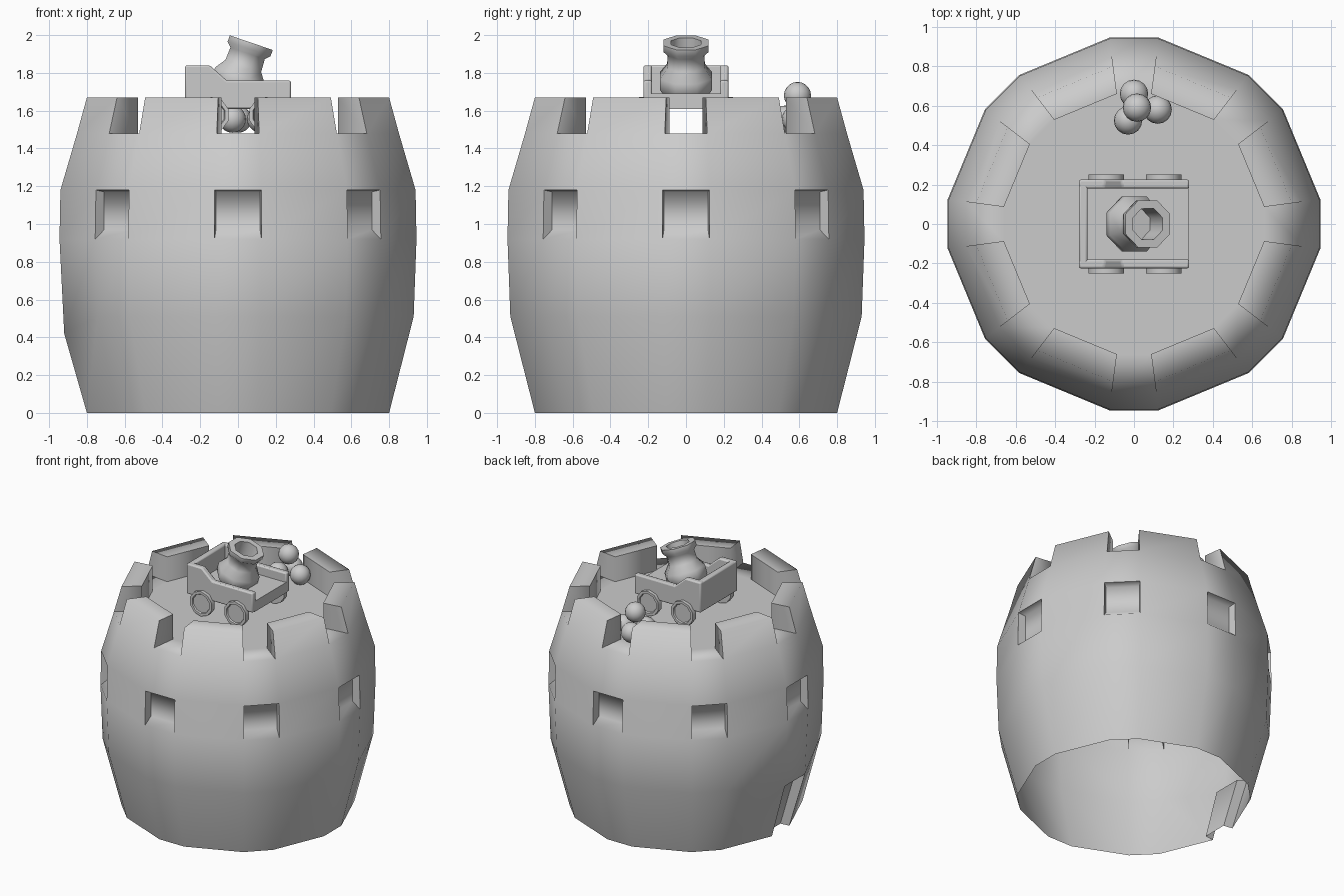
import bpy, bmesh, math
from mathutils import Matrix, Vector

cube = bpy.data.objects.get("Cube")
if cube:
    bpy.data.objects.remove(cube, do_unlink=True)

stone = bpy.data.materials.new("grey stone")
GREY = (0.6, 0.6, 0.6, 1)
stone.use_nodes = True
stone.diffuse_color = GREY
stone.node_tree.nodes["Principled BSDF"].inputs["Base Color"].default_value = GREY


def finish(bm, name, angle=40, bevel=0, normals=True):
    if normals:
        bmesh.ops.recalc_face_normals(bm, faces=bm.faces)
    mesh = bpy.data.meshes.new(name)
    bm.to_mesh(mesh)
    bm.free()
    mesh.materials.append(stone)
    ob = bpy.data.objects.new(name, mesh)
    bpy.context.collection.objects.link(ob)
    bpy.ops.object.select_all(action="DESELECT")
    bpy.context.view_layer.objects.active = ob
    ob.select_set(True)
    bpy.ops.object.shade_smooth_by_angle(angle=math.radians(angle))
    if bevel:
        mod = ob.modifiers.new("bevel", "BEVEL")
        mod.width, mod.segments = bevel, 2
    return ob


# Tower: eight narrow faces carry the windows and notches, eight wide ones the merlons
HALF = math.radians(7.5)
SIDES = 16
DOOR = 8  # narrow face on the -x side


def point(k, apothem, z):
    a = (k // 2) * math.pi / 4 + (HALF if k % 2 else -HALF)
    r = apothem / math.cos(HALF)
    return Vector((r * math.cos(a), r * math.sin(a), z))


def build_tower():
    bm = bmesh.new()

    def ring(apothem, z):
        return [bm.verts.new(point(k, apothem, z)) for k in range(SIDES)]

    def recess(k, frame, lo, hi, closed):
        # pushed-in panel behind a frame of four corners
        back = [bm.verts.new(point(j % SIDES, *p))
                for j, p in ((k, lo), (k + 1, lo), (k + 1, hi), (k, hi))]
        bm.faces.new(back)
        for i in range(0 if closed else 1, 4):
            j = (i + 1) % 4
            bm.faces.new((frame[i], frame[j], back[j], back[i]))

    base, belly, sill, lintel, ledge, crown = [ring(a, z) for a, z in (
        (0.80, 0), (0.93, 0.51), (0.945, 0.92), (0.94, 1.18), (0.852, 1.48), (0.80, 1.67))]
    floor, inner = ring(0.66, 1.48), ring(0.66, 1.67)
    for k in (DOOR, DOOR + 1):
        belly[k].co = point(k, 0.92, 0.42)

    for k in range(SIDES):
        n = (k + 1) % SIDES
        narrow = k % 2 == 0

        def quad(a, b):
            return (a[k], a[n], b[n], b[k])

        if k == DOOR:
            recess(k, quad(base, belly), (0.73, 0), (0.84, 0.40), False)
        else:
            bm.faces.new(quad(base, belly))
        bm.faces.new(quad(belly, sill))
        if narrow:
            recess(k, quad(sill, lintel), (0.885, 0.97), (0.885, 1.17), True)
        else:
            bm.faces.new(quad(sill, lintel))
        bm.faces.new(quad(lintel, ledge))
        if narrow:
            bm.faces.new(quad(ledge, floor))
        else:
            bm.faces.new(quad(ledge, crown))
            bm.faces.new(quad(crown, inner))
            bm.faces.new(quad(inner, floor))
            bm.faces.new((ledge[k], crown[k], inner[k], floor[k]))
            bm.faces.new((floor[n], inner[n], crown[n], ledge[n]))
    bm.faces.new(floor)
    finish(bm, "tower", 80, normals=False)


build_tower()


# Cart: profile sides, back wall and floor, open at the front
def prism(name, outline, y0, y1, bevel):
    bm = bmesh.new()
    face = bm.faces.new([bm.verts.new((x, y0, z)) for x, z in outline])
    out = bmesh.ops.extrude_face_region(bm, geom=[face])
    moved = [v for v in out["geom"] if isinstance(v, bmesh.types.BMVert)]
    bmesh.ops.translate(bm, verts=moved, vec=(0, y1 - y0, 0))
    return finish(bm, name, 40, bevel)


side = [(-0.28, 1.61), (0.28, 1.61), (0.28, 1.76), (-0.06, 1.76), (-0.15, 1.84), (-0.28, 1.84)]
back = [(-0.28, 1.61), (-0.235, 1.61), (-0.235, 1.84), (-0.28, 1.84)]
deck = [(-0.25, 1.61), (0.28, 1.61), (0.28, 1.69), (-0.25, 1.69)]
prism("cart_right_side", side, -0.225, -0.18, 0.01)
prism("cart_left_side", side, 0.18, 0.225, 0.01)
prism("cart_back", back, -0.215, 0.215, 0.01)
prism("cart_floor", deck, -0.2, 0.2, 0)


# Turned shapes: a profile of (radius, height) spun around an axis
def lathe(name, profile, sides, matrix, angle=40):
    bm = bmesh.new()
    rings = []
    for r, h in profile:
        turn = [2 * math.pi * (i + 0.5) / sides for i in range(sides)]
        rings.append([bm.verts.new((r * math.cos(a), r * math.sin(a), h)) for a in turn])
    for a, b in zip(rings, rings[1:]):
        for i in range(sides):
            j = (i + 1) % sides
            bm.faces.new((a[i], a[j], b[j], b[i]))
    bm.faces.new(rings[0])
    bm.faces.new(rings[-1])
    bm.transform(matrix)
    return finish(bm, name, angle)


# Wheels with a raised rim
wheel = [(0.095, 0), (0.095, 0.04), (0.075, 0.04), (0.07, 0.03)]
for end, x in (("front", 0.15), ("back", -0.14)):
    for label, s in (("left", 1), ("right", -1)):
        place = Matrix.Translation((x, s * 0.21, 1.578)) @ Matrix.Rotation(-s * math.pi / 2, 4, "X")
        lathe(f"{end}_{label}_wheel", wheel, 10, place)

# Stubby mortar tilted forward, with a hollow bore
barrel = [(0.07, -0.35), (0.11, -0.30), (0.15, -0.245), (0.15, -0.185), (0.108, -0.13),
          (0.104, -0.06), (0.13, -0.035), (0.13, 0), (0.085, 0), (0.08, -0.18)]
tilt = Matrix.Translation((0.07, 0, 1.96)) @ Matrix.Rotation(math.radians(18.8), 4, "Y")
lathe("mortar", barrel, 8, tilt, 50)

# Pile of shot
for i, spot in enumerate(((0, 0.66, 1.555), (-0.03, 0.525, 1.555), (0.12, 0.58, 1.555),
                          (0.015, 0.59, 1.68))):
    bm = bmesh.new()
    bmesh.ops.create_uvsphere(bm, u_segments=16, v_segments=10, radius=0.072)
    bm.transform(Matrix.Translation(spot))
    finish(bm, f"shot_{i + 1}", 60)
